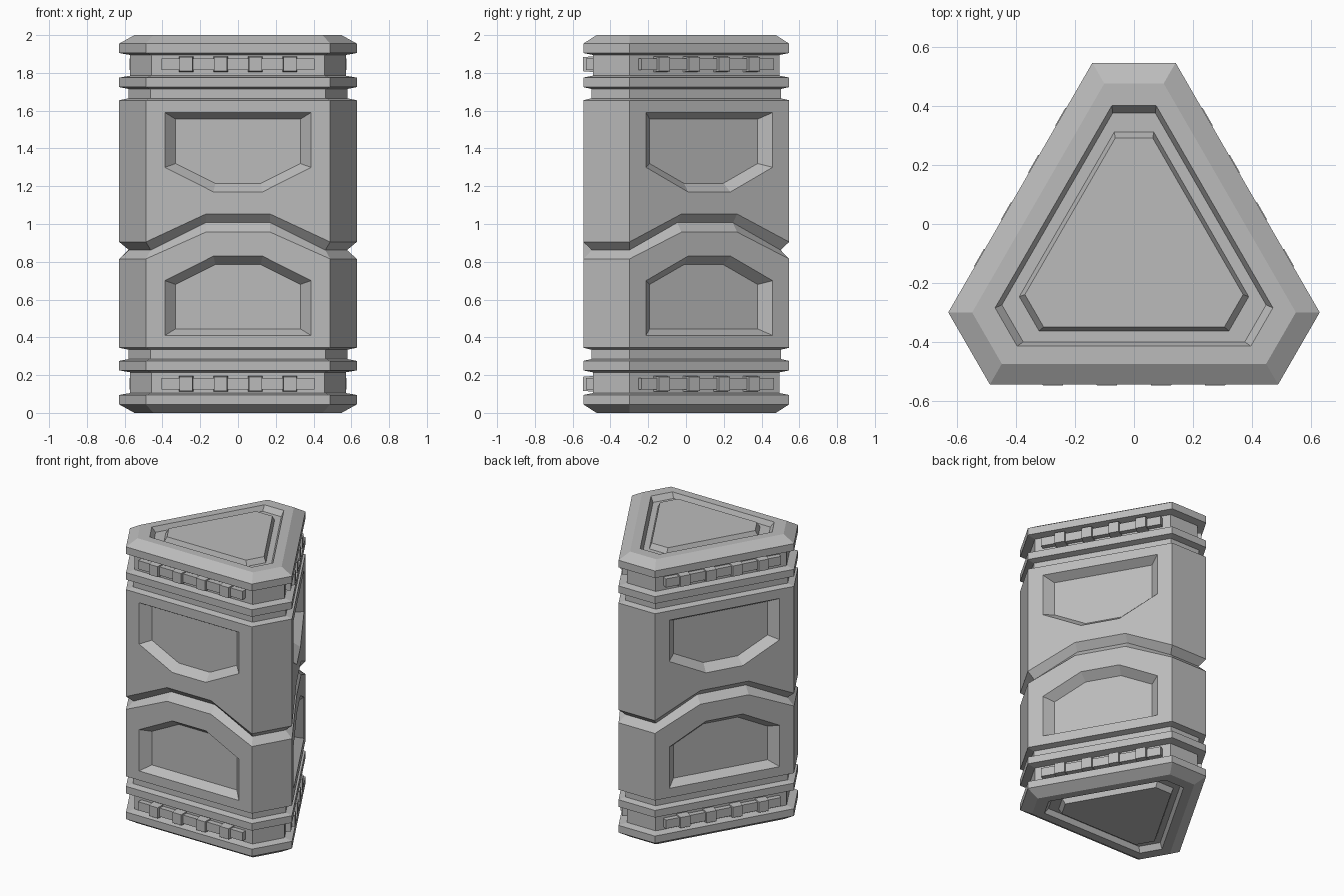
import bpy, bmesh, math
from mathutils import Vector

cube = bpy.data.objects.get("Cube")
if cube:
    bpy.data.objects.remove(cube, do_unlink=True)

FLAT, CORNER = 0.4446, 0.645      # distance from the axis to long and short sides
AXIS_Y = -0.099
BREAK = 0.17                      # where the wavy seam bends
C30 = math.cos(math.radians(30))

grey = bpy.data.materials.new("metal grey")
grey.use_nodes = True
tone = (0.5, 0.5, 0.5, 1)
grey.diffuse_color = tone
grey.node_tree.nodes["Principled BSDF"].inputs["Base Color"].default_value = tone


def place(k, u, a, z):
    """Point on long side k: u along it, a out from the axis."""
    ang = math.radians(270 + 120 * k)
    c, s = math.cos(ang), math.sin(ang)
    return Vector((c * a - s * u, AXIS_Y + s * a + c * u, z))


def half_width(a, b):
    return (b - a / 2) / C30


def finish(bm, name):
    mesh = bpy.data.meshes.new(name)
    bm.to_mesh(mesh)
    bm.free()
    mesh.materials.append(grey)
    obj = bpy.data.objects.new(name, mesh)
    bpy.context.collection.objects.link(obj)
    return obj


def bridge(bm, upper, lower, skip=()):
    n = len(upper)
    for i in range(n):
        if i not in skip:
            j = (i + 1) % n
            bm.faces.new((upper[i], lower[i], lower[j], upper[j]))


# End caps: grooved lid, bevelled rim, vent recess, ring and neck
def offset(d, z):
    return (FLAT - d, CORNER - d, z)


CAP = [(0.25, 0.39, 2.0), (0.263, 0.41, 1.965), (0.30, 0.475, 1.965), (0.315, 0.50, 2.0),
       offset(0.07, 2.0), offset(0, 1.955), offset(0, 1.905), offset(0.05, 1.895),
       offset(0.05, 1.785), offset(0, 1.775), offset(0, 1.725), offset(0.042, 1.715),
       offset(0.042, 1.665), offset(0, 1.655)]


def end_cap(name, bottom):
    bm = bmesh.new()
    profile = [(a, b, 2 - z) for a, b, z in reversed(CAP)] if bottom else CAP
    rings = []
    for a, b, z in profile:
        w = half_width(a, b)
        rings.append([bm.verts.new(place(k, u, a, z)) for k in range(3) for u in (-w, w)])
    for upper, lower in zip(rings, rings[1:]):
        bridge(bm, upper, lower)
    bm.faces.new(rings[-1][::-1] if bottom else rings[0])
    finish(bm, name)


end_cap("upper_end_cap", False)
end_cap("lower_end_cap", True)

# Main body: two shells split by a wavy V seam; (inset, z at corners, z mid-side)
SEAM = [(0, 1.655, 1.655), (0, 0.905, 1.053), (0.045, 0.862, 1.007),
        (0, 0.815, 0.957), (0, 0.345, 0.345)]
# Sunken panel outline: half width, narrow half width, flat edge, side end, narrow edge
PANEL_RIM = (0.387, 0.13, 1.59, 1.30, 1.17)
PANEL_FLOOR = (0.33, 0.12, 1.555, 1.32, 1.215)
PANEL_DEPTH = 0.06


def panel_loop(bm, k, shape, depth, flipped):
    w, n, flat, side, tip = shape
    top = [(-w, flat), (-n, flat), (n, flat), (w, flat)]
    low = [(w, side), (n, tip), (-n, tip), (-w, side)]
    pts = top + low
    if flipped:
        pts = [(u, 2 - z) for u, z in low[::-1] + top[::-1]]
    return [bm.verts.new(place(k, u, FLAT - depth, z)) for u, z in pts]


bm = bmesh.new()
rings = []
for d, z_corner, z_mid in SEAM:
    w = half_width(FLAT - d, CORNER - d)
    rings.append([bm.verts.new(place(k, u, FLAT - d, z)) for k in range(3)
                  for u, z in ((-w, z_corner), (-BREAK, z_mid), (BREAK, z_mid), (w, z_corner))])
for i, (upper, lower) in enumerate(zip(rings, rings[1:])):
    shell = i in (0, 3)
    bridge(bm, upper, lower, [s for s in range(12) if s % 4 < 3] if shell else ())
    if shell:
        for k in range(3):
            outline = upper[4 * k:4 * k + 4] + lower[4 * k:4 * k + 4][::-1]
            rim = panel_loop(bm, k, PANEL_RIM, 0, i == 3)
            floor = panel_loop(bm, k, PANEL_FLOOR, PANEL_DEPTH, i == 3)
            bridge(bm, outline[::-1], rim[::-1])
            bridge(bm, rim[::-1], floor[::-1])
            bm.faces.new(floor[::-1])
finish(bm, "body_shell")


# Vent strips: a bar with four studs on every long side of both recesses
def block(bm, k, u, half_u, z, half_z, front, taper):
    base = FLAT - 0.055
    loops = []
    for a, t in ((front, taper), (base, 0)):
        hu, hz = half_u - t, half_z - t
        loops.append([bm.verts.new(place(k, u + su * hu, a, z + sz * hz))
                      for su, sz in ((-1, -1), (1, -1), (1, 1), (-1, 1))])
    bm.faces.new(loops[0])
    bridge(bm, loops[0], loops[1])


for name, z in (("upper_vent_strips", 1.846), ("lower_vent_strips", 0.154)):
    bm = bmesh.new()
    for k in range(3):
        block(bm, k, 0, 0.405, z, 0.03, 0.43, 0)
        for u in (-0.275, -0.092, 0.092, 0.275):
            block(bm, k, u, 0.039, z, 0.042, 0.4475, 0.005)
    finish(bm, name)
